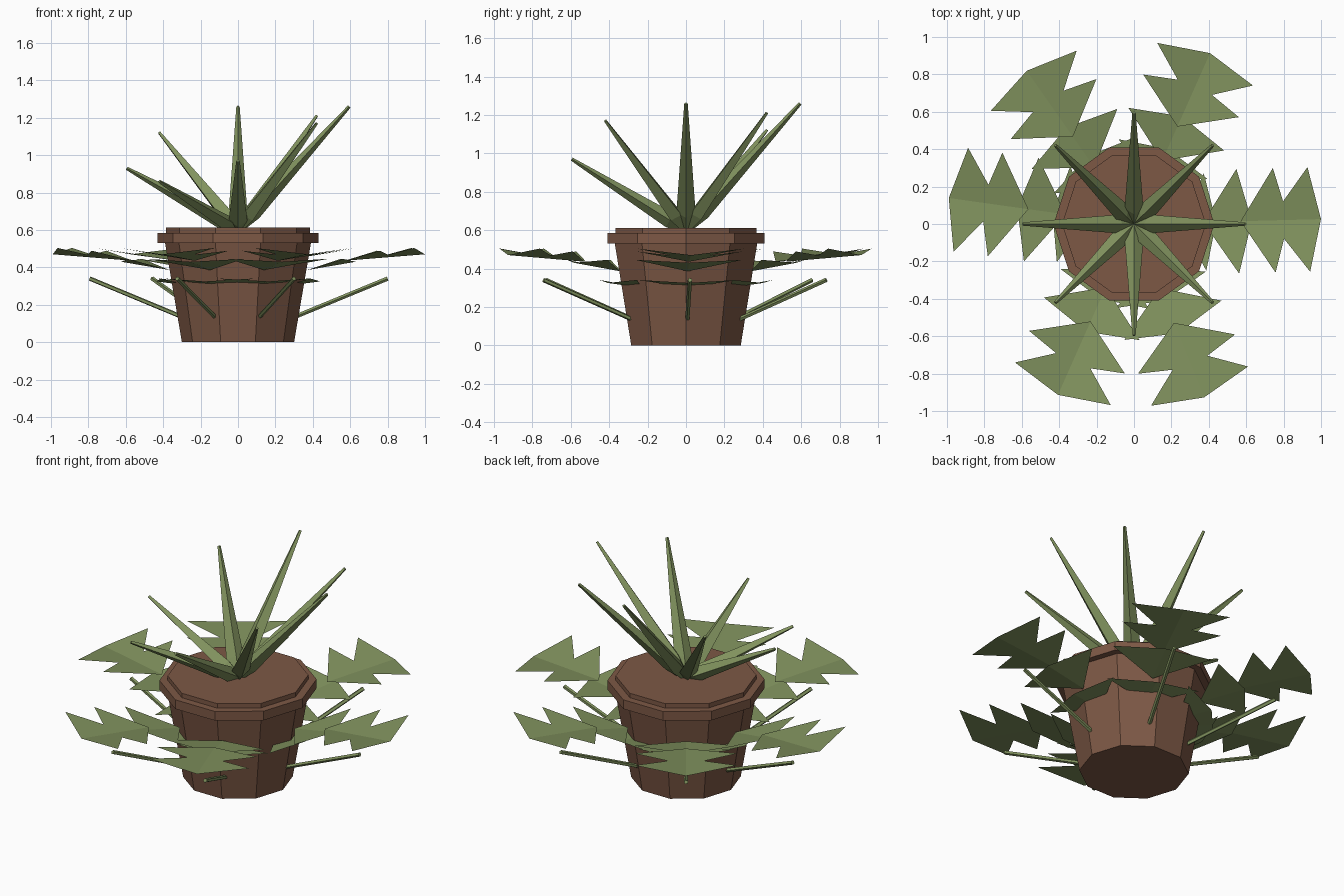
import bpy, bmesh
from math import radians, sin, cos, pi
from mathutils import Vector, Matrix

if "Cube" in bpy.data.objects:
    bpy.data.objects.remove(bpy.data.objects["Cube"], do_unlink=True)


def material(name, rgb):
    m = bpy.data.materials.new(name)
    m.use_nodes = True
    m.diffuse_color = (*rgb, 1)
    m.node_tree.nodes["Principled BSDF"].inputs["Base Color"].default_value = (*rgb, 1)
    return m


CLAY = material("brown clay", (0.205, 0.098, 0.060))
GREEN = material("leaf green", (0.220, 0.290, 0.112))


def finish(bm, name, mat, recalc=True):
    if recalc:
        bmesh.ops.recalc_face_normals(bm, faces=bm.faces[:])
    mesh = bpy.data.meshes.new(name)
    bm.to_mesh(mesh)
    bm.free()
    mesh.materials.append(mat)
    ob = bpy.data.objects.new(name, mesh)
    bpy.context.scene.collection.objects.link(ob)
    return ob


def loft(bm, rings):
    """Bridge rings of points and cap both ends."""
    rows = [[bm.verts.new(p) for p in ring] for ring in rings]
    n = len(rows[0])
    for a, b in zip(rows, rows[1:]):
        for i in range(n):
            j = (i + 1) % n
            bm.faces.new((a[i], a[j], b[j], b[i]))
    bm.faces.new(rows[0][::-1])
    bm.faces.new(rows[-1])


def rod(name, start, end, stations, sides=4):
    """Tapered rod; stations are (fraction, half width, half thickness)."""
    start, end = Vector(start), Vector(end)
    axis = (end - start).normalized()
    side = axis.cross(Vector((0, 0, 1))).normalized()
    up = side.cross(axis)
    rings = []
    for t, w, h in stations:
        c = start.lerp(end, t)
        rings.append([c + side * w * cos(2 * pi * i / sides) + up * h * sin(2 * pi * i / sides)
                      for i in range(sides)])
    bm = bmesh.new()
    loft(bm, rings)
    return finish(bm, name, GREEN)


# Ten-sided pot with rim and raised soil disc
profile = [(0.30, 0), (0.39, 0.53), (0.43, 0.53), (0.43, 0.585), (0.385, 0.585), (0.385, 0.612)]
bm = bmesh.new()
loft(bm, [[(r * cos(i * pi / 5), r * sin(i * pi / 5), z) for i in range(10)] for r, z in profile])
finish(bm, "pot", CLAY)

# Upright spikes fanning from the centre, each with its own tip height
tip_heights = [1.26, 1.21, 1.26, 1.12, 0.93, 0.86, 0.97, 1.17]
for i, z in enumerate(tip_heights):
    a = i * pi / 4
    rod(f"spike_{i + 1}", (0, 0, 0.60), (0.595 * cos(a), 0.595 * sin(a), z),
        [(0, 0.025, 0.02), (0.14, 0.05, 0.042), (1, 0.009, 0.009)])

# Leaf tiers: half outline (radius, side), height at tip, radial slope, V slope
TIERS = {
    "outer": ([(1.0, 0), (0.935, 0.28), (0.80, 0.10), (0.75, 0.28), (0.57, 0)], 0.47, 0.08, 0.14),
    "middle": ([(0.63, 0), (0.555, 0.28), (0.37, 0)], 0.43, 0.17, 0.10),
    "lower": ([(0.44, 0), (0.38, 0.26), (0.25, 0)], 0.325, 0.13, 0.09),
}


def leaf(name, outline, z_tip, slope, fold, angle):
    bm = bmesh.new()
    tip = outline[0][0]
    for s in (1, -1):
        pts = [bm.verts.new((u, s * v, z_tip + slope * (u - tip) + fold * v)) for u, v in outline]
        bm.faces.new(pts if s > 0 else pts[::-1])
    bmesh.ops.remove_doubles(bm, verts=bm.verts[:], dist=0.0001)
    for f in bm.faces:
        f.normal_update()
        if f.normal.z < 0:
            f.normal_flip()
    bmesh.ops.rotate(bm, verts=bm.verts[:], cent=(0, 0, 0), matrix=Matrix.Rotation(angle, 3, 'Z'))
    finish(bm, name, GREEN, recalc=False)


# Six fronds around the pot, each with a thin stem below
for i, deg in enumerate((1.5, 66, 125, 172, 246, 292)):
    a = radians(deg)
    for tier, spec in TIERS.items():
        leaf(f"{tier}_leaf_{i + 1}", *spec, a)
    rod(f"stem_{i + 1}", (0.29 * cos(a), 0.29 * sin(a), 0.13), (0.80 * cos(a), 0.80 * sin(a), 0.34),
        [(0, 0.012, 0.012), (1, 0.012, 0.012)], 5)
